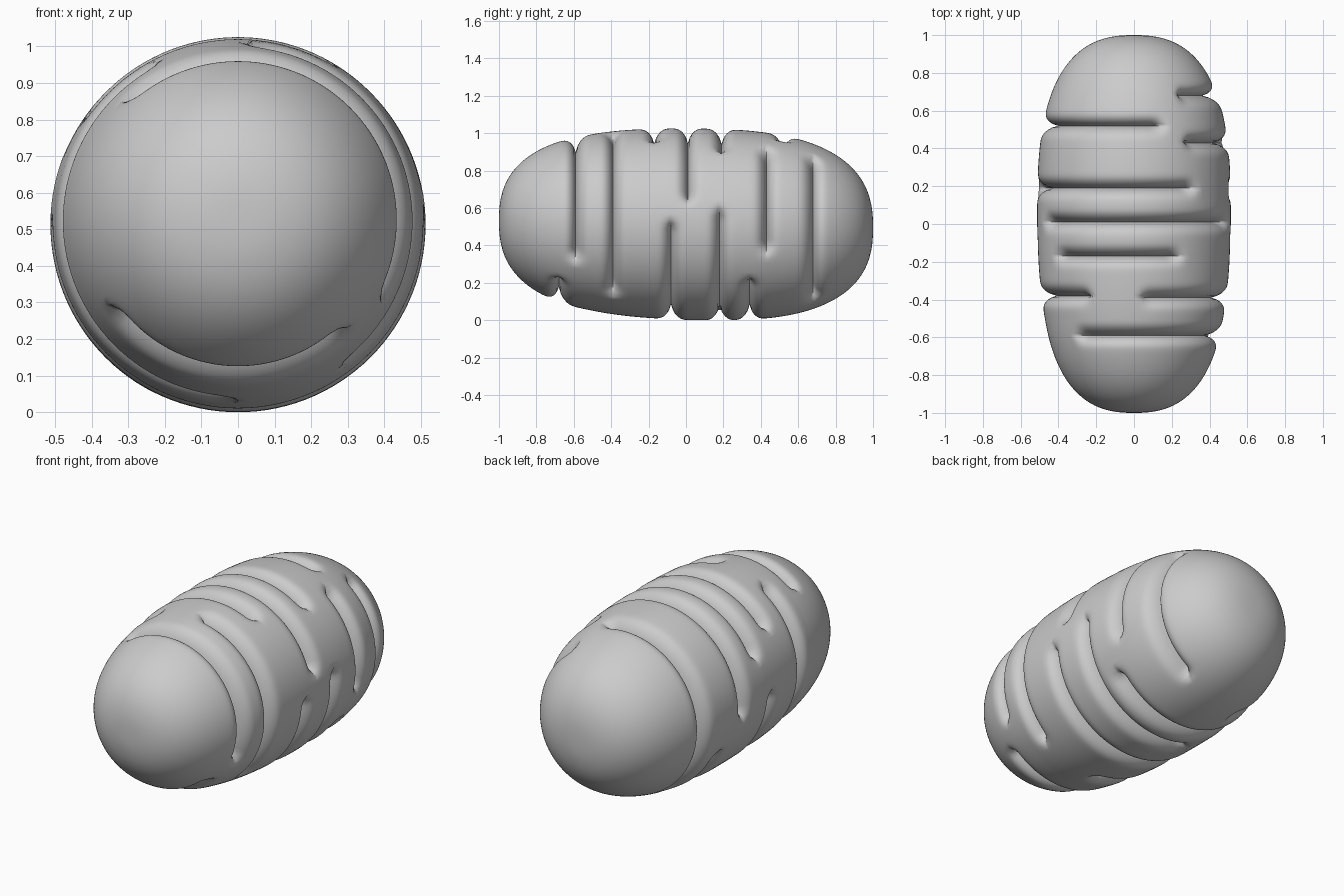
import bpy, bmesh, math

if "Cube" in bpy.data.objects:
    bpy.data.objects.remove(bpy.data.objects["Cube"])

SEGMENTS = 120
# Creases: (y position, start angle, end angle), degrees from +x towards +z
CREASES = [
    (0.68, -65, 58), (0.52, 70, 242), (0.43, -18, 57), (0.34, 204, 325),
    (0.19, 50, 188), (0.18, 245, 370), (0.01, 13, 157), (-0.08, 180, 362),
    (-0.17, 60, 145), (-0.39, -53, 86), (-0.38, 118, 268),
    (-0.59, -28, 133), (-0.68, 215, 315),
]


def body_radius(y):
    r = 0.513 * (1 - abs(y) ** 3) ** (1 / 2.5)
    return r * (1 - 0.03 * min(1, max(0, -y) / 0.5))


def crease_depth(y, angle):
    depth = 0.0
    for cy, a0, a1 in CREASES:
        mid, half = (a0 + a1) / 2, (a1 - a0) / 2
        off = abs((angle - mid + 180) % 360 - 180)
        t = min(1, max(0, (half + 2 - off) / 9))
        taper = t * t * (3 - 2 * t)
        d = abs(y - cy)
        # narrow fold plus a soft rounded shoulder
        fold = 0.05 * math.exp(-d / 0.012) + 0.03 * math.exp(-(d / 0.04) ** 2)
        depth = max(depth, fold * taper)
    return depth


# Body rings, denser at both ends
ys = [i / 100 for i in range(-99, 100)]
ys = [-0.9995, -0.998, -0.995] + ys + [0.995, 0.998, 0.9995]
bm = bmesh.new()
rings = []
for y in ys:
    cz = 0.514 - 0.018 * y
    ring = []
    for k in range(SEGMENTS):
        deg = 360 * k / SEGMENTS
        r = body_radius(y) - crease_depth(y, deg)
        a = math.radians(deg)
        ring.append(bm.verts.new((r * math.cos(a), y, max(0, cz + r * math.sin(a)))))
    rings.append(ring)
for lo, hi in zip(rings, rings[1:]):
    for k in range(SEGMENTS):
        n = (k + 1) % SEGMENTS
        bm.faces.new((lo[k], lo[n], hi[n], hi[k]))

# Rounded end tips
for ring, y in ((rings[0], -1), (rings[-1], 1)):
    tip = bm.verts.new((0, y, 0.514 - 0.018 * y))
    for k in range(SEGMENTS):
        bm.faces.new((ring[k], ring[(k + 1) % SEGMENTS], tip))
bmesh.ops.recalc_face_normals(bm, faces=bm.faces)

mesh = bpy.data.meshes.new("creased_body")
bm.to_mesh(mesh)
bm.free()
body = bpy.data.objects.new("creased_body", mesh)
bpy.context.collection.objects.link(body)
bpy.context.view_layer.objects.active = body
body.select_set(True)
bpy.ops.object.shade_smooth_by_angle(angle=math.radians(60))
